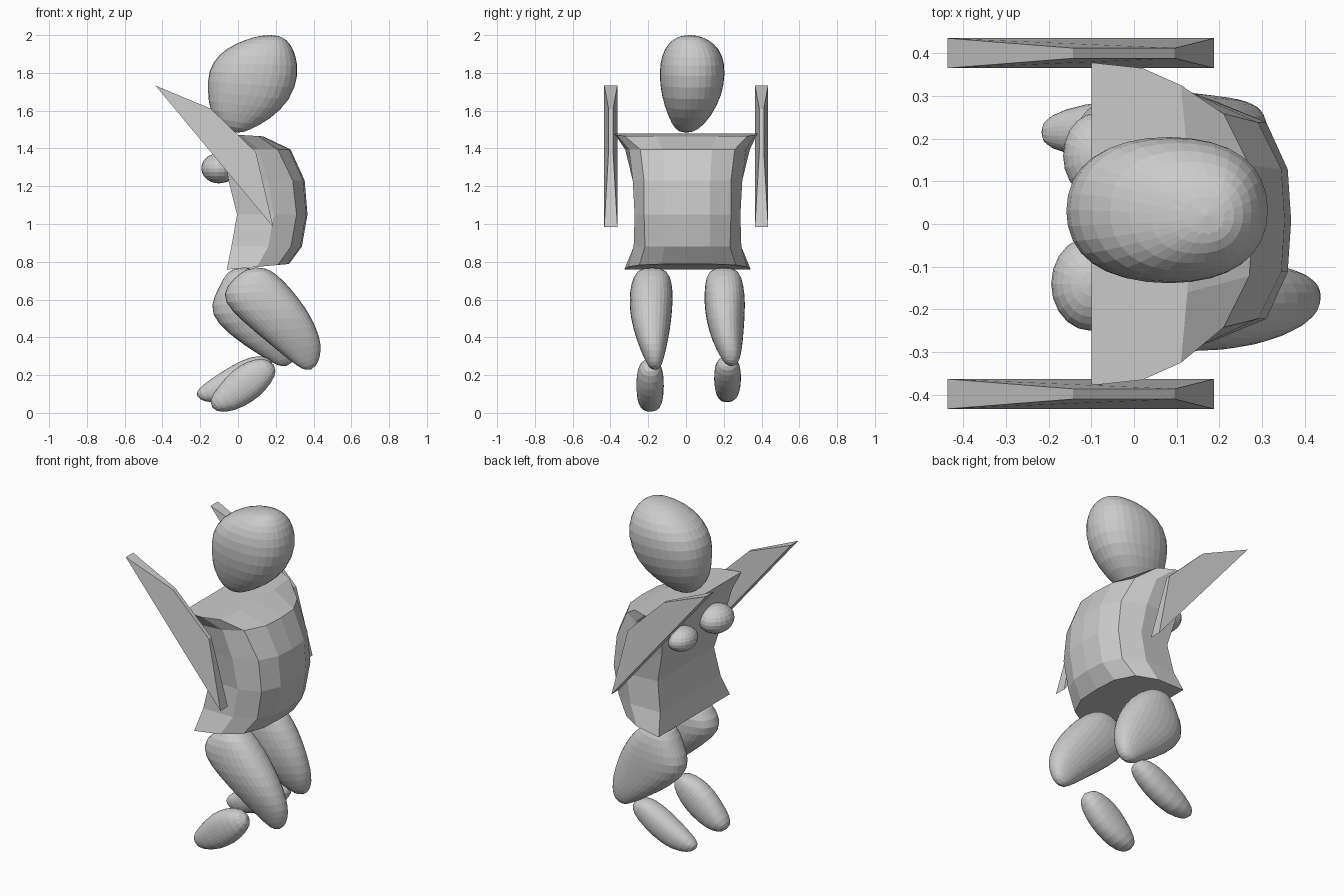
import bpy, bmesh, math


def finish(name, bm, smooth=False):
    bmesh.ops.recalc_face_normals(bm, faces=bm.faces)
    me = bpy.data.meshes.new(name)
    bm.to_mesh(me)
    bm.free()
    ob = bpy.data.objects.new(name, me)
    bpy.context.collection.objects.link(ob)
    if smooth:
        mod = ob.modifiers.new("round", 'SUBSURF')
        mod.levels = mod.render_levels = 1
    return ob


def bridge(bm, rings):
    n = len(rings[0])
    for a, b in zip(rings, rings[1:]):
        for i in range(n):
            j = (i + 1) % n
            bm.faces.new((a[i], a[j], b[j], b[i]))


def soft(v):
    """Fuller than a circle: superellipse coordinate."""
    return math.copysign(abs(v) ** .87, v)


def pod(name, start, stations, end, n=16, fat=1.035):
    """Rounded body: each station is x1, z1, x2, z2, y centre, y half width."""
    bm = bmesh.new()
    rings = []
    for x1, z1, x2, z2, yc, w in stations:
        ring = []
        for i in range(n):
            t = 2 * math.pi * i / n
            c = .5 - fat * soft(math.cos(t)) / 2
            ring.append(bm.verts.new((x1 + (x2 - x1) * c, yc + w * fat * soft(math.sin(t)),
                                      z1 + (z2 - z1) * c)))
        rings.append(ring)
    bridge(bm, rings)
    for (x, y, z), ring in ((start, rings[0]), (end, rings[-1])):
        p = bm.verts.new((x, y, z))
        for i in range(n):
            bm.faces.new((p, ring[i], ring[(i + 1) % n]))
    return finish(name, bm, True)


# head
pod("head", (-.02, 0, 1.478), [
    (-.09, 1.515, .05, 1.49, .005, .065), (-.15, 1.6, .17, 1.555, .02, .115),
    (-.157, 1.7, .275, 1.655, .03, .158), (-.157, 1.81, .32, 1.79, .033, .174),
    (-.10, 1.9, .305, 1.89, .033, .16), (-.01, 1.957, .275, 1.957, .028, .12),
    (.09, 1.992, .235, 1.992, .02, .065)], (.17, .02, 2.003))

# thighs
pod("thigh_right", (.09, -.18, .775), [
    (.02, .75, .17, .76, -.18, .082), (-.065, .67, .24, .70, -.182, .108),
    (-.077, .59, .32, .605, -.185, .114), (.02, .49, .385, .51, -.185, .107),
    (.17, .365, .432, .40, -.178, .082), (.28, .275, .44, .33, -.17, .055),
    (.34, .23, .425, .265, -.165, .034)], (.39, -.165, .226))
pod("thigh_left", (.02, .2, .775), [
    (-.06, .75, .10, .76, .2, .082), (-.10, .66, .18, .69, .202, .102),
    (-.147, .57, .24, .60, .205, .107), (-.115, .475, .285, .505, .208, .1),
    (.03, .36, .31, .40, .22, .08), (.16, .28, .31, .33, .235, .055),
    (.21, .25, .295, .275, .24, .034)], (.26, .24, .245))

# feet
pod("foot_right", (-.14, -.19, .028), [
    (-.148, .07, -.10, .003, -.19, .046), (-.115, .125, -.02, .01, -.19, .067),
    (-.03, .227, .075, .058, -.19, .073), (.05, .272, .147, .12, -.19, .07),
    (.13, .292, .202, .20, -.19, .054)], (.195, -.19, .26))
pod("foot_left", (-.222, .215, .088), [
    (-.214, .125, -.18, .058, .215, .04), (-.145, .178, -.08, .053, .22, .063),
    (-.03, .252, .037, .10, .22, .072), (.07, .3, .137, .17, .22, .068),
    (.14, .3, .187, .23, .22, .048)], (.182, .22, .275))

# chest bulges
for name, loc, r in (("breast_right", (-.102, -.14, 1.295), (.092, .11, .08)),
                     ("breast_left", (-.088, .16, 1.285), (.078, .1, .067))):
    bm = bmesh.new()
    bmesh.ops.create_uvsphere(bm, u_segments=20, v_segments=12, radius=1)
    for v in bm.verts:
        v.co = [c + k * s for c, k, s in zip(loc, v.co, r)]
    finish(name, bm)

# torso: half sections from chest corner round to the back, mirrored in y
sections = [
    (1.478, ((-.10, .378), (.02, .365), (.11, .325), (.125, .16))),
    (1.395, ((-.08, .33), (.11, .31), (.21, .25), (.27, .13))),
    (1.23, ((-.05, .29), (.16, .29), (.29, .23), (.345, .12))),
    (1.05, ((-.005, .265), (.19, .28), (.31, .23), (.36, .12))),
    (.88, ((-.035, .285), (.16, .285), (.28, .225), (.33, .12))),
    (.755, ((-.06, .335), (.10, .315), (.21, .255), (.262, .14)))]
bm = bmesh.new()
rings = []
for z, half in sections:
    xl, wl = half[0]
    pts = list(half) + [(half[-1][0] + .008, 0)]
    pts += [(x, -y) for x, y in reversed(half)]
    pts += [(xl, -wl * .4), (xl, wl * .4)]
    slope = -.06 if z > 1.45 else .09 if z < .8 else 0
    shift = 0 if z > 1.45 else .008
    rings.append([bm.verts.new((x, y + shift, z + slope * (x + .1))) for x, y in pts])
bridge(bm, rings)
bm.faces.new(rings[0])
bm.faces.new(rings[-1])
finish("torso", bm)

# arms: flat blades with a wide lower edge and a thin upper edge
outline = ((-.437, 1.733, .035), (-.143, 1.61, .012), (.095, 1.38, .012), (.187, .983, .035))
for name, yc in (("arm_right", -.398), ("arm_left", .4)):
    bm = bmesh.new()
    a, b = [[bm.verts.new((x, yc + s * w, z)) for x, z, w in outline] for s in (-1, 1)]
    bridge(bm, [a, b])
    bm.faces.new(a)
    bm.faces.new(b)
    finish(name, bm)
